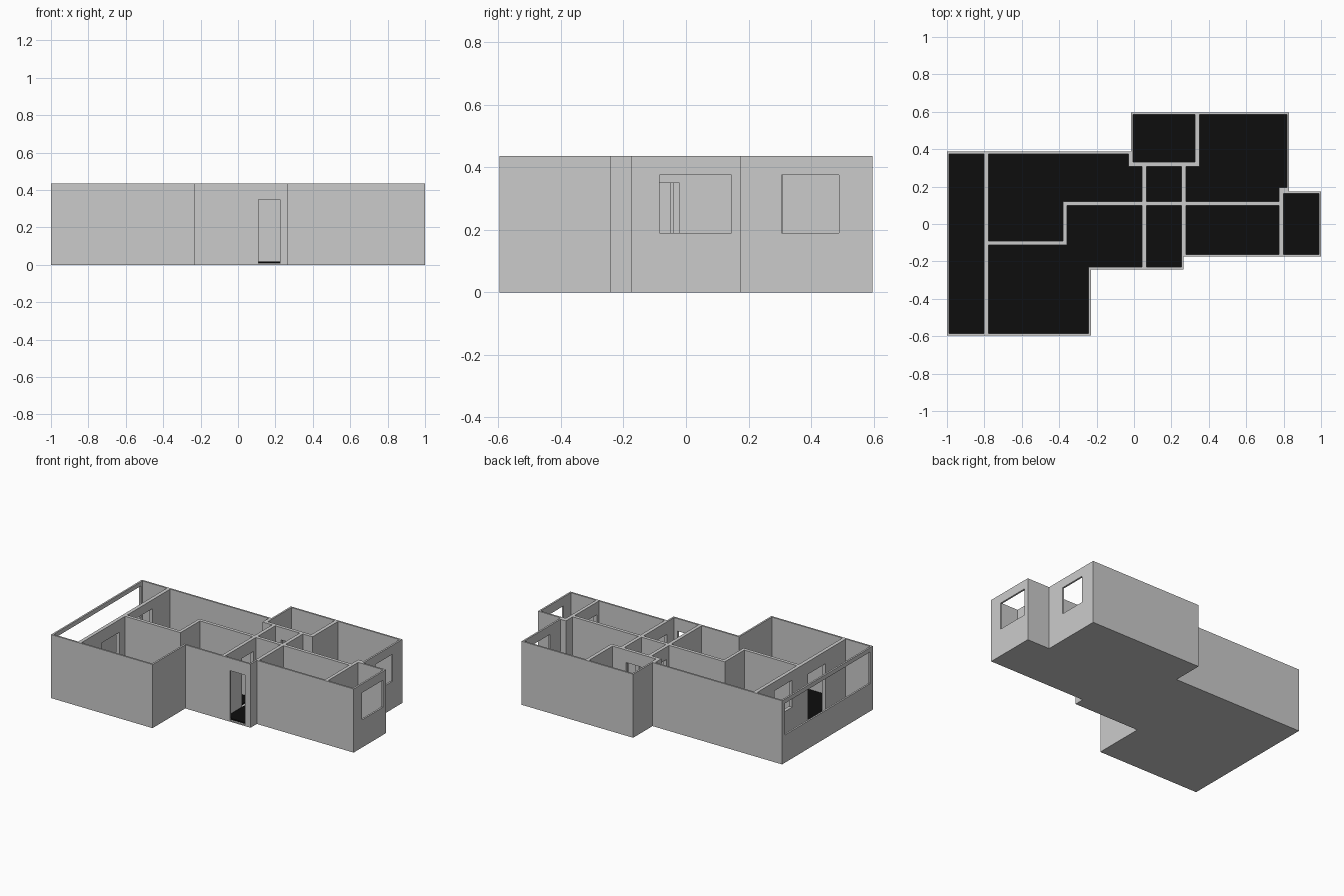
import bpy, bmesh

if "Cube" in bpy.data.objects:
    bpy.data.objects.remove(bpy.data.objects["Cube"])

H = 0.436        # wall height
FLOOR = 0.012    # base slab thickness


def prism(name, pts, z0, z1):
    """Extrude a counter-clockwise plan outline between two heights."""
    bm = bmesh.new()
    face = bm.faces.new([bm.verts.new((x, y, z0)) for x, y in pts])
    top = bmesh.ops.extrude_face_region(bm, geom=[face])["geom"]
    for v in top:
        if isinstance(v, bmesh.types.BMVert):
            v.co.z = z1
    bmesh.ops.recalc_face_normals(bm, faces=bm.faces)
    me = bpy.data.meshes.new(name)
    bm.to_mesh(me)
    bm.free()
    ob = bpy.data.objects.new(name, me)
    bpy.context.collection.objects.link(ob)
    return ob


def rect(x0, y0, x1, y1):
    return [(x0, y0), (x1, y0), (x1, y1), (x0, y1)]


def cut(target, pts, z0, z1):
    cutter = prism("cutter", pts, z0, z1)
    cutter.hide_render = True
    mod = target.modifiers.new("cut", 'BOOLEAN')
    mod.operation, mod.solver, mod.object = 'DIFFERENCE', 'EXACT', cutter
    bpy.context.view_layer.objects.active = target
    bpy.ops.object.modifier_apply(modifier=mod.name)
    bpy.data.objects.remove(cutter, do_unlink=True)


# solid house block
walls = prism("walls", [(-1, -.597), (-.23, -.597), (-.23, -.243), (.265, -.243),
                        (.265, -.175), (1, -.175), (1, .175), (.829, .175),
                        (.829, .597), (-.017, .597), (-.017, .387), (-1, .387)], 0, H)

# clear floor area of each room
rooms = {
    "balcony": rect(-.988, -.585, -.802, .375),
    "upper_left": [(-.777, -.09), (-.379, -.09), (-.379, .121), (.043, .121),
                   (.043, .308), (-.03, .308), (-.03, .375), (-.777, .375)],
    "lower_left": [(-.777, -.585), (-.242, -.585), (-.242, -.231), (.043, -.231),
                   (.043, .098), (-.357, .098), (-.357, -.113), (-.777, -.113)],
    "entry": rect(.067, -.231, .253, .098),
    "middle": rect(.067, .121, .253, .308),
    "back": rect(-.005, .331, .325, .585),
    "upper_right": [(.277, .121), (.775, .121), (.775, .195), (.817, .195),
                    (.817, .585), (.35, .585), (.35, .308), (.277, .308)],
    "lower_right": rect(.277, -.163, .775, .098),
    "right_bay": rect(.798, -.163, .988, .163),
}
black = bpy.data.materials.new("black_floor")
black.diffuse_color = (0.004, 0.004, 0.004, 1)
black.use_nodes = True
black.node_tree.nodes["Principled BSDF"].inputs["Base Color"].default_value = black.diffuse_color
for name, pts in rooms.items():
    cut(walls, pts, FLOOR, H + .1)
    prism(name + "_floor", pts, FLOOR - .003, FLOOR + .005).data.materials.append(black)

# openings: plan rectangle, sill and head heights
DOOR, WINDOW = (.008, .35), (.19, .375)
openings = [
    (rect(.11, -.26, .225, -.215), DOOR),       # front door
    (rect(-.82, -.365, -.76, -.177), DOOR),     # balcony door
    (rect(.77, -.14, .81, -.02), DOOR),
    (rect(.24, -.155, .29, -.04), DOOR),
    (rect(.03, -.05, .08, .07), DOOR),
    (rect(.03, .15, .08, .26), DOOR),
    (rect(.24, .15, .29, .26), DOOR),
    (rect(.11, .295, .225, .345), DOOR),
    (rect(-.82, -.005, -.76, .185), WINDOW),    # balcony window
    (rect(.97, -.085, 1.02, .145), WINDOW),     # right windows
    (rect(.80, .305, .85, .49), WINDOW),
    (rect(-1.02, -.568, -.97, .358), (.19, .407)),  # wide balcony opening
]
for pts, (z0, z1) in openings:
    cut(walls, pts, z0, z1)
